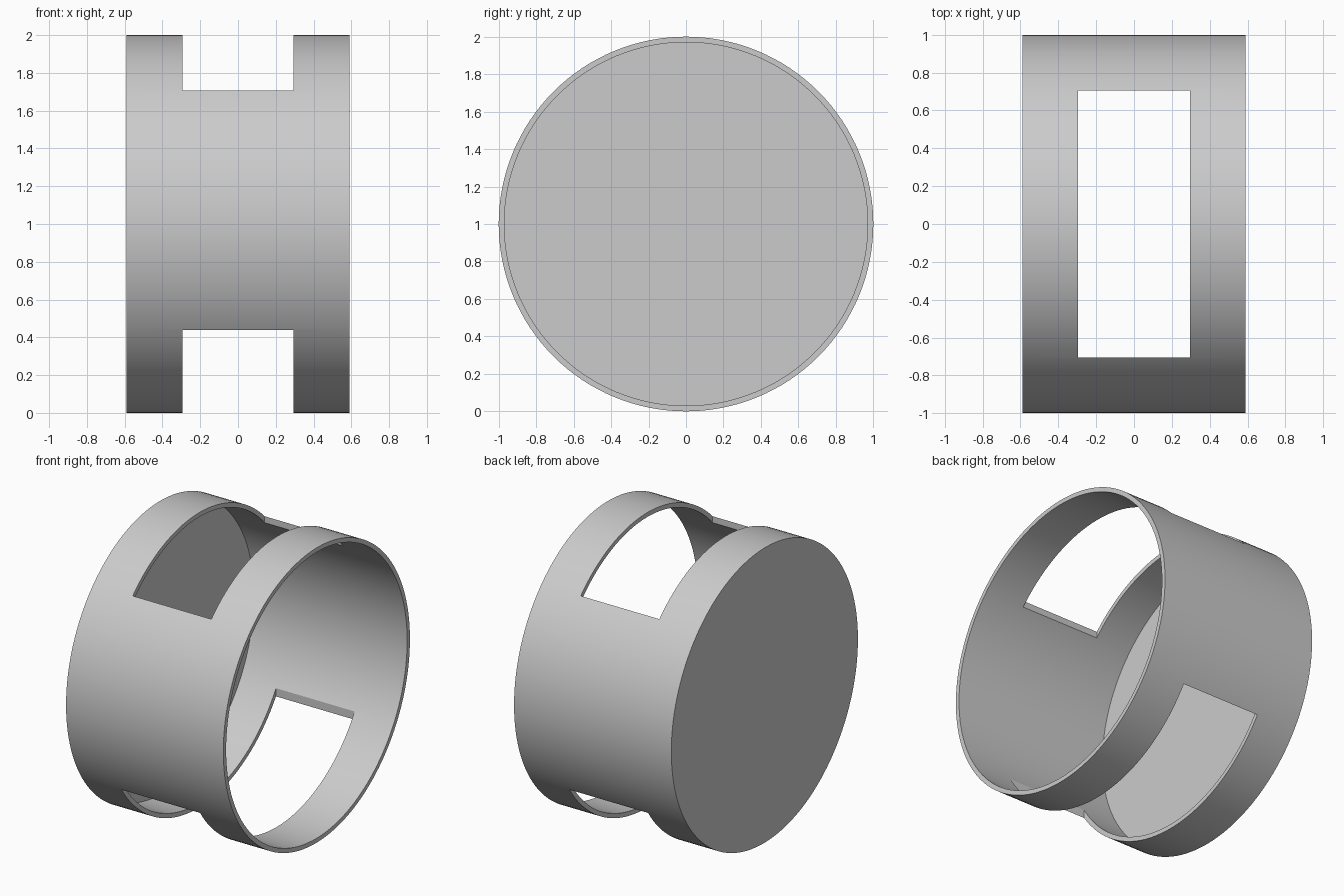
import bpy
import math

if "Cube" in bpy.data.objects:
    bpy.data.objects.remove(bpy.data.objects["Cube"], do_unlink=True)

RADIUS, WALL, HALF = 1.0, 0.03, 0.59
SEGMENTS = 128

grey = bpy.data.materials.new("light_grey")
grey.use_nodes = True
colour = (0.6, 0.6, 0.6, 1)
grey.diffuse_color = colour
grey.node_tree.nodes["Principled BSDF"].inputs["Base Color"].default_value = colour


def drum(name, radius, x0, x1):
    """Cylinder lying along x from x0 to x1."""
    bpy.ops.mesh.primitive_cylinder_add(
        vertices=SEGMENTS, radius=radius, depth=x1 - x0,
        location=((x0 + x1) / 2, 0, RADIUS), rotation=(0, math.pi / 2, 0))
    obj = bpy.context.object
    obj.name = name
    bpy.ops.object.transform_apply(location=True, rotation=True, scale=True)
    return obj


def block(name, size, location):
    bpy.ops.mesh.primitive_cube_add(size=1, location=location)
    obj = bpy.context.object
    obj.name = name
    obj.scale = size
    bpy.ops.object.transform_apply(location=True, rotation=True, scale=True)
    return obj


def cut(target, cutter):
    cutter.hide_render = True
    mod = target.modifiers.new(cutter.name, "BOOLEAN")
    mod.operation = "DIFFERENCE"
    mod.solver = "EXACT"
    mod.object = cutter
    bpy.ops.object.select_all(action="DESELECT")
    bpy.context.view_layer.objects.active = target
    target.select_set(True)
    bpy.ops.object.modifier_apply(modifier=mod.name)
    bpy.data.objects.remove(cutter, do_unlink=True)


# Cup-shaped housing: closed at -x, open at +x
housing = drum("housing", RADIUS, -HALF, HALF)
housing.data.materials.append(grey)
cut(housing, drum("bore", RADIUS - WALL, -HALF + WALL, HALF + 0.2))

# Straight-sided windows through the top and the wider one through the bottom
for name, half_width, z in (("top_window", 0.707, 2), ("bottom_window", 0.828, 0)):
    cut(housing, block(name, (HALF, 2 * half_width, 1.4), (0, 0, z)))

# Smooth curved wall with crisp rims
bpy.context.view_layer.objects.active = housing
housing.select_set(True)
bpy.ops.object.shade_smooth_by_angle(angle=math.radians(30))
